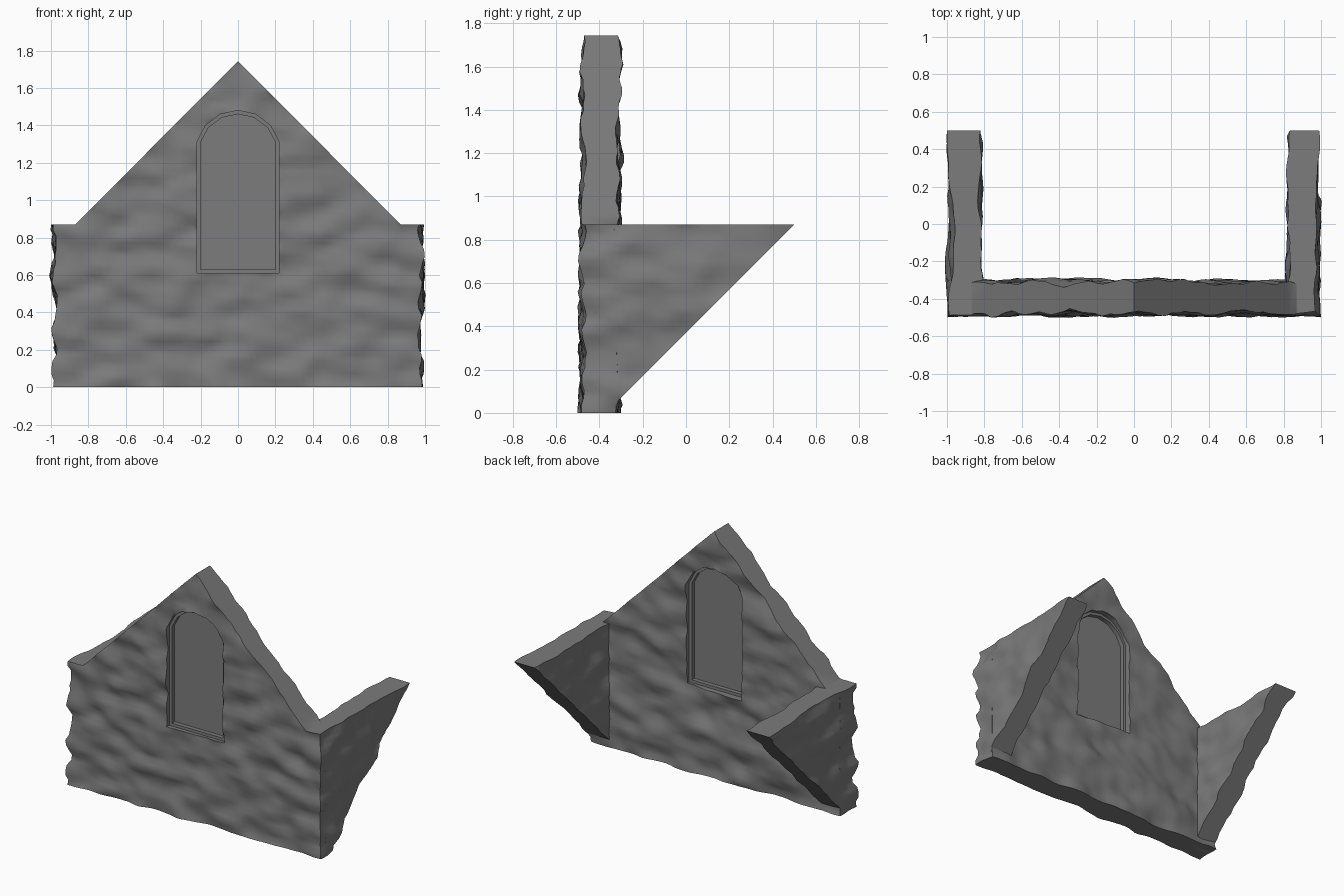
import bpy, bmesh, math
from mathutils import Vector, noise

cube = bpy.data.objects.get("Cube")
if cube:
    bpy.data.objects.remove(cube, do_unlink=True)

stone = bpy.data.materials.new("grey stone")
stone.use_nodes = True
GREY = (0.2, 0.2, 0.2, 1)
stone.diffuse_color = GREY
stone.node_tree.nodes["Principled BSDF"].inputs["Base Color"].default_value = GREY


def to_object(name, bm):
    bmesh.ops.recalc_face_normals(bm, faces=bm.faces[:])
    mesh = bpy.data.meshes.new(name)
    bm.to_mesh(mesh)
    bm.free()
    mesh.materials.append(stone)
    obj = bpy.data.objects.new(name, mesh)
    bpy.context.collection.objects.link(obj)
    return obj


def weathering(p):
    # Bumps stretched sideways into rough courses
    q = Vector((p.x * 4.5, p.y * 4.5, p.z * 9))
    return 0.032 * noise.noise(q) + 0.012 * noise.noise(q * 2.3)


def rough_block(name, low, high, step=0.035):
    # Box sliced into a fine grid, then pushed in and out along its sides
    bm = bmesh.new()
    bmesh.ops.create_cube(bm, size=1)
    low, high = Vector(low), Vector(high)
    for v in bm.verts:
        v.co = Vector(h if c > 0 else l for c, l, h in zip(v.co, low, high))
    for axis in range(3):
        normal = Vector([float(i == axis) for i in range(3)])
        count = round((high[axis] - low[axis]) / step)
        for i in range(1, count):
            cut = low + normal * (high[axis] - low[axis]) * i / count
            bmesh.ops.bisect_plane(bm, geom=bm.verts[:] + bm.edges[:] + bm.faces[:],
                                   plane_co=cut, plane_no=normal)
    for v in bm.verts:
        p = v.co.copy()
        for axis in (0, 1):
            if abs(p[axis] - low[axis]) < 1e-4:
                v.co[axis] -= weathering(p)
            elif abs(p[axis] - high[axis]) < 1e-4:
                v.co[axis] += weathering(p)
    return to_object(name, bm)


def prism(name, outline, axis, start, end):
    # Outline is in (x, z) when extruded along y, in (y, z) along x
    bm = bmesh.new()
    place = (lambda a, z: (start, a, z)) if axis == 0 else (lambda a, z: (a, start, z))
    face = bm.faces.new([bm.verts.new(place(a, z)) for a, z in outline])
    out = bmesh.ops.extrude_face_region(bm, geom=[face])["geom"]
    for v in out:
        if isinstance(v, bmesh.types.BMVert):
            v.co[axis] = end
    return to_object(name, bm)


def carve(obj, cutter, operation):
    mod = obj.modifiers.new("carve", "BOOLEAN")
    mod.operation, mod.object, mod.solver = operation, cutter, "EXACT"
    bpy.context.view_layer.objects.active = obj
    bpy.ops.object.modifier_apply(modifier=mod.name)
    bpy.data.objects.remove(cutter, do_unlink=True)


def smooth(obj):
    bpy.ops.object.select_all(action="DESELECT")
    obj.select_set(True)
    bpy.context.view_layer.objects.active = obj
    bpy.ops.object.shade_smooth_by_angle(angle=math.radians(48))


def arch(inset):
    # Straight jambs under a faceted segmental arch
    half, bottom, spring, top = 0.22 - inset, 0.61 + inset, 1.31, 1.48 - inset
    rise = top - spring
    radius = (half ** 2 + rise ** 2) / (2 * rise)
    sweep = math.atan2(half, radius - rise)
    points = [(-half, bottom), (half, bottom)]
    for i in range(7):
        a = sweep * (1 - i / 3)
        points.append((radius * math.sin(a), top - radius + radius * math.cos(a)))
    return points


EAVE, PEAK, MID = 0.87, 1.743, -0.4

# Gabled front wall with square shoulders
wall = rough_block("gable_wall", (-0.98, -0.48, -0.07), (0.98, -0.315, 1.82))
gable = [(-1.2, 0), (1.2, 0), (1.2, EAVE), (EAVE, EAVE),
         (0, PEAK), (-EAVE, EAVE), (-1.2, EAVE)]
carve(wall, prism("gable_cutter", gable, 1, -0.7, 0), "INTERSECT")

# Stepped window niche on both faces, leaving a thin blind panel
for side in (-1, 1):
    for inset, depth in ((0, 0.05), (0.02, 0.02)):
        cutter = prism("niche_cutter", arch(inset), 1, MID + side * depth, MID + side * 0.3)
        carve(wall, cutter, "DIFFERENCE")
smooth(wall)

# Side walls, sloping up and back from the foot of the gable wall
slope = [(-0.42, 0), (-0.37, 0), (0.5, EAVE), (-0.42, EAVE)]
for side, name in ((1, "left_side_wall"), (-1, "right_side_wall")):
    a, b = sorted((side * 0.82, side * 0.98))
    wing = rough_block(name, (a, -0.48, -0.07), (b, 0.57, 0.98))
    carve(wing, prism("slope_cutter", slope, 0, side * 0.6, side * 1.2), "INTERSECT")
    smooth(wing)
